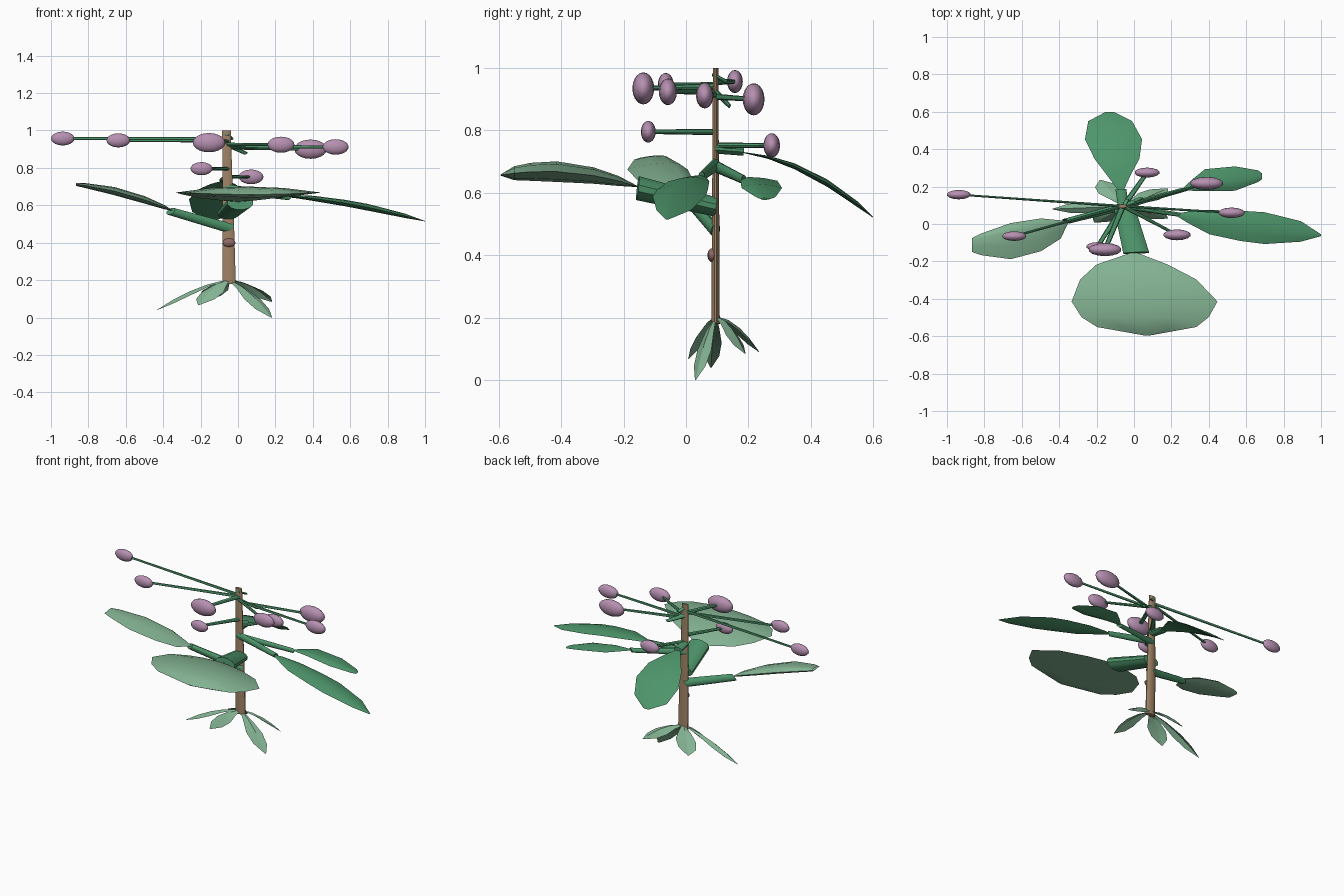
import bpy, bmesh, math
from mathutils import Vector

if "Cube" in bpy.data.objects:
    bpy.data.objects.remove(bpy.data.objects["Cube"])

STRETCH = Vector((1.0, 1 / 2.6, 1 / 1.8))   # the plant is flattened in depth and height


def material(name, rgb):
    m = bpy.data.materials.new(name)
    m.diffuse_color = (*rgb, 1)
    m.use_nodes = True
    m.node_tree.nodes["Principled BSDF"].inputs["Base Color"].default_value = m.diffuse_color
    return m


PALE = material("pale leaf green", (0.23, 0.45, 0.29))
GREEN = material("stem green", (0.075, 0.30, 0.145))
MAUVE = material("mauve", (0.47, 0.28, 0.44))
BARK = material("bark brown", (0.36, 0.23, 0.135))
KNOT = material("dull rose brown", (0.27, 0.14, 0.13))


def squash(v):
    return Vector(a * b for a, b in zip(v, STRETCH))


def unsquash(v):
    return Vector(a / b for a, b in zip(v, STRETCH))


def finish(name, bm, mat, angle=40):
    bmesh.ops.recalc_face_normals(bm, faces=bm.faces)
    me = bpy.data.meshes.new(name)
    bm.to_mesh(me)
    bm.free()
    me.materials.append(mat)
    ob = bpy.data.objects.new(name, me)
    bpy.context.collection.objects.link(ob)
    bpy.context.view_layer.objects.active = ob
    ob.select_set(True)
    bpy.ops.object.shade_smooth_by_angle(angle=math.radians(angle))
    ob.select_set(False)
    return ob


def tube(name, points, radii, mat, sides=10):
    """Capped tapered tube through points, with a flattened section."""
    pts = [unsquash(p) for p in points]
    d = (pts[-1] - pts[0]).normalized()
    side = d.orthogonal().normalized()
    up = d.cross(side)
    bm = bmesh.new()
    rings = []
    for p, r in zip(pts, radii):
        rings.append([bm.verts.new(squash(p + r * (math.cos(a) * side + math.sin(a) * up)))
                      for a in (math.tau * i / sides for i in range(sides))])
    for a, b in zip(rings, rings[1:]):
        for i in range(sides):
            j = (i + 1) % sides
            bm.faces.new((a[i], a[j], b[j], b[i]))
    bm.faces.new(rings[0])
    bm.faces.new(rings[-1])
    return finish(name, bm, mat)


def ball(name, center, size, mat):
    bm = bmesh.new()
    bmesh.ops.create_uvsphere(bm, u_segments=14, v_segments=10, radius=0.5)
    for v in bm.verts:
        v.co = Vector(a * b for a, b in zip(v.co, size)) + Vector(center)
    return finish(name, bm, mat, 60)


def blade(name, base, tip, across, outline, arch, thick, mat):
    """Arched leaf; outline rows are (position, width on + side, width on - side)."""
    base, tip, across = Vector(base), Vector(tip), Vector(across)
    bm = bmesh.new()
    steps = (-1, -0.5, 0, 0.5, 1)
    widest = max(p + m for _, p, m in outline)
    tops, unders = [], []
    for t, plus, minus in outline:
        mid = base.lerp(tip, t) + Vector((0, 0, 4 * arch * t * (1 - t)))
        h = thick * (plus + minus) / widest
        top, under = [], []
        for s in steps:
            p = mid + across * (s * (plus if s > 0 else minus))
            lift = Vector((0, 0, h * (1 - s * s)))
            top.append(bm.verts.new(p + lift))
            under.append(top[-1] if abs(s) == 1 else bm.verts.new(p - lift))
        tops.append(top)
        unders.append(under)
    for rows in (tops, unders):
        for a, b in zip(rows, rows[1:]):
            for i in range(4):
                bm.faces.new((a[i], a[i + 1], b[i + 1], b[i]))
    return finish(name, bm, mat, 50)


def folded_leaf(name, base, tip, half_width, mat):
    """Thin basal leaf with a raised midrib and drooping tip."""
    base, tip = Vector(base), Vector(tip)
    d = tip - base
    across = Vector((-d.y * 2.6, d.x / 2.6, 0))
    across *= half_width / math.hypot(d.y * 2.6, d.x)
    bm = bmesh.new()
    rows = []
    for t, w in ((0, 0.1), (0.3, 0.6), (0.55, 1), (0.78, 0.85), (1, 0.06)):
        mid = base.lerp(tip, t) + Vector((0, 0, 0.10 * t * (1 - t)))
        drop = Vector((0, 0, -0.02 * w))
        rows.append([bm.verts.new(mid + across * w + drop), bm.verts.new(mid),
                     bm.verts.new(mid - across * w + drop)])
    for a, b in zip(rows, rows[1:]):
        for i in range(2):
            bm.faces.new((a[i], a[i + 1], b[i + 1], b[i]))
    return finish(name, bm, mat, 15)


def axis(z):
    return (-0.047 - 0.018 * (z - 0.2), 0.095, z)


# Trunk with a knot
tube("trunk", [axis(z) for z in (0.18, 0.45, 0.7, 1.0)], (0.036, 0.033, 0.028, 0.024), BARK, 12)
ball("trunk_knot", (-0.048, 0.084, 0.40), (0.07, 0.03, 0.045), KNOT)

# Leaf branches: start height, end point, start and end radius
branches = {
    "front_branch": (0.555, (0.012, -0.155, 0.615), 0.058, 0.072),
    "back_branch": (0.742, (-0.07, 0.185, 0.735), 0.03, 0.03),
    "right_branch": (0.69, (0.24, 0.05, 0.653), 0.04, 0.028),
    "back_right_branch": (0.685, (0.27, 0.185, 0.642), 0.035, 0.026),
    "left_branch": (0.48, (-0.36, 0.015, 0.568), 0.045, 0.036),
}
for name, (z, end, r0, r1) in branches.items():
    tube(name, [axis(z), end], (r0, r1), GREEN, 12)

# Large leaves
X, Y = (1, 0, 0), (0, 1, 0)
blade("front_leaf", (0, -0.155, 0.62), (0.07, -0.595, 0.657), X,
      [(0, .02, .02), (.14, .17, .21), (.32, .31, .31), (.59, .405, .375),
       (.78, .345, .335), (.9, .27, .26), (1, .02, .02)], 0.027, 0.033, PALE)
blade("back_leaf", (-0.07, 0.18, 0.73), (-0.13, 0.6, 0.522), X,
      [(0, .015, .015), (.2, .065, .065), (.4, .123, .117), (.65, .152, .153),
       (.88, .113, .122), (1, .02, .02)], 0.04, 0.012, GREEN)
blade("right_leaf", (0.225, 0.05, 0.655), (1.0, -0.06, 0.515), Y,
      [(0, .005, .005), (.08, .025, .035), (.23, .05, .08), (.45, .07, .092),
       (.61, .08, .09), (.86, .06, .05), (1, .005, .005)], 0.02, 0.018, GREEN)
blade("back_right_leaf", (0.26, 0.185, 0.645), (0.685, 0.25, 0.58), Y,
      [(0, .005, .005), (.12, .045, .015), (.28, .09, .028), (.66, .08, .05),
       (.95, .04, .022), (1, .02, .01)], 0.015, 0.013, GREEN)
blade("left_leaf", (-0.35, 0.015, 0.572), (-0.865, -0.08, 0.712), Y,
      [(0, .005, .005), (.08, .012, .085), (.285, .042, .133), (.6, .047, .146),
       (.91, .02, .095), (1, .005, .07)], 0.02, 0.022, PALE)

# Berries on long stalks: centre, size scale, stalk start height
berries = [
    ((-0.937, 0.157, 0.957), 0.72, 0.955), ((-0.64, -0.065, 0.947), 0.73, 0.945),
    ((-0.155, -0.137, 0.935), 1.0, 0.942), ((-0.195, -0.121, 0.796), 0.68, 0.795),
    ((0.23, -0.058, 0.924), 0.83, 0.925), ((0.388, 0.217, 0.90), 1.0, 0.908),
    ((0.522, 0.06, 0.912), 0.80, 0.915), ((0.07, 0.275, 0.752), 0.76, 0.752),
]
for i, (c, s, z) in enumerate(berries, 1):
    tube(f"stalk_{i}", [axis(z), c], (0.018, 0.013), GREEN, 8)
    ball(f"berry_{i}", c, (0.178 * s, 0.07 * s, 0.103 * s), MAUVE)

# Short shoots near the top
tube("upper_shoot", [(-0.06, 0.085, 0.98), (-0.035, 0.132, 0.955)], (0.012, 0.012), GREEN, 8)
tube("lower_shoot", [axis(0.925), (0.04, 0.14, 0.878)], (0.02, 0.014), GREEN, 8)

# Basal leaves around the foot
tips = [(-0.435, 0.08, 0.04), (-0.21, 0.008, 0.068), (0.18, 0.03, 0.0),
        (0.18, 0.19, 0.085), (-0.18, 0.235, 0.09)]
for i, tip in enumerate(tips, 1):
    folded_leaf(f"basal_leaf_{i}", (-0.047, 0.095, 0.205), tip, 0.072, PALE)
